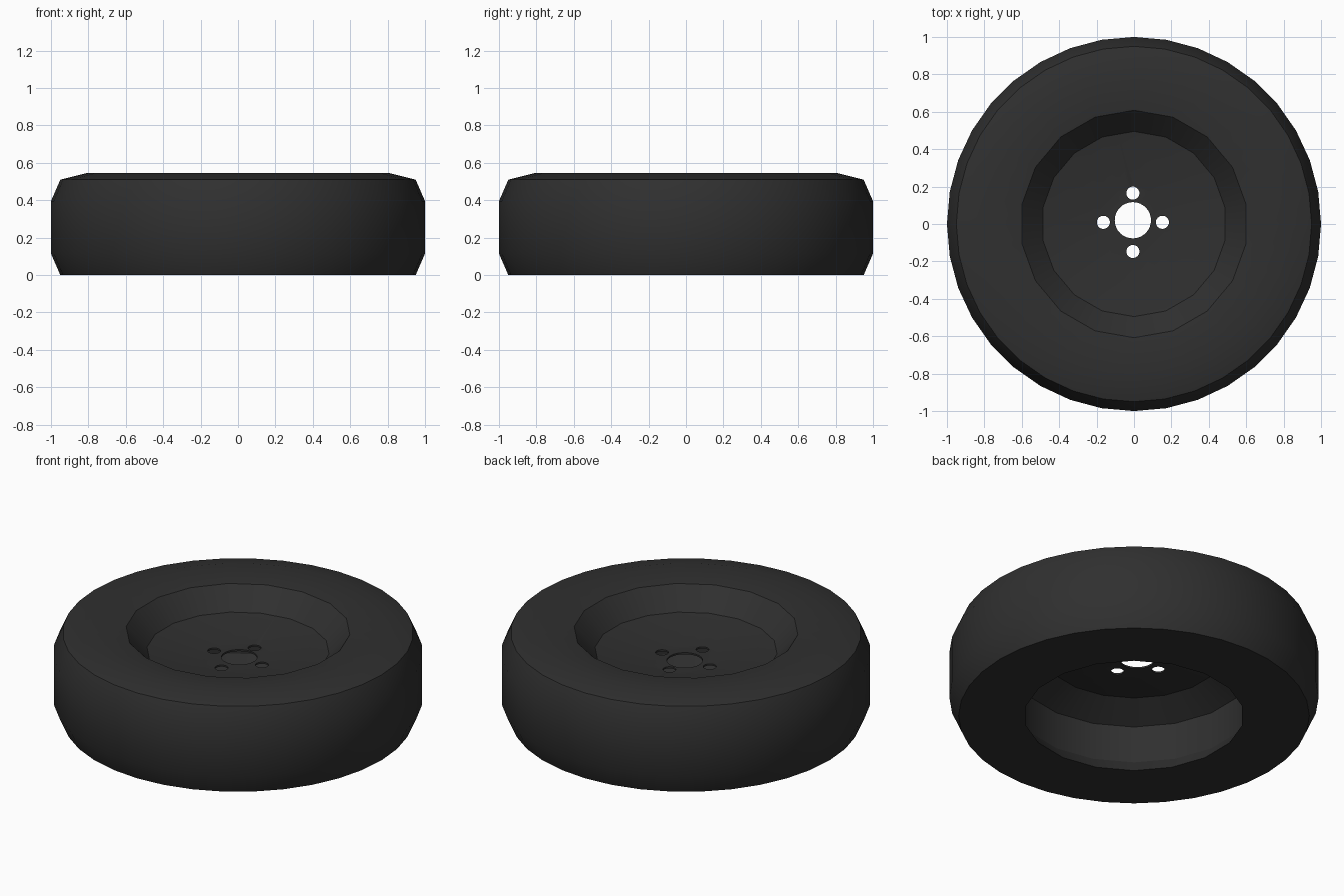
import bpy, bmesh, math

if "Cube" in bpy.data.objects:
    bpy.data.objects.remove(bpy.data.objects["Cube"])

N = 36  # outer sides; the rim rings have half as many

rubber = bpy.data.materials.new("charcoal_rubber")
rubber.diffuse_color = (0.029, 0.029, 0.029, 1)
rubber.use_nodes = True
rubber.node_tree.nodes["Principled BSDF"].inputs["Base Color"].default_value = rubber.diffuse_color


def ring(bm, r, z, coarse):
    """36 points on a circle, or on an 18-sided polygon when coarse."""
    pts = []
    for i in range(N):
        a = math.radians(90 + 360 * i / N)
        k = math.cos(math.pi / 18) if coarse and i % 2 else 1
        pts.append(bm.verts.new((r * k * math.cos(a), r * k * math.sin(a), z)))
    return pts


# Wheel cross-section: radius, height, coarse rim ring or not
profile = [
    (0.20, 0.343, True), (0.49, 0.393, True),                          # underside of dish
    (0.65, 0.304, True), (0.65, 0.083, True), (0.595, 0.0, True),      # inner cavity
    (0.95, 0.0, False), (1.0, 0.115, False), (1.0, 0.395, False),      # outer tread
    (0.95, 0.51, False), (0.81, 0.545, False),                         # shoulder
    (0.608, 0.52, True), (0.495, 0.401, True), (0.20, 0.353, True),    # rim and dish
]
bm = bmesh.new()
rings = [ring(bm, *p) for p in profile]
for a, b in zip(rings, rings[1:]):
    for i in range(N):
        j = (i + 1) % N
        bm.faces.new((a[i], a[j], b[j], b[i]))
bm.faces.new(rings[0])
bm.faces.new(rings[-1])
bmesh.ops.recalc_face_normals(bm, faces=bm.faces)
mesh = bpy.data.meshes.new("wheel")
bm.to_mesh(mesh)
bm.free()
mesh.materials.append(rubber)
wheel = bpy.data.objects.new("wheel", mesh)
bpy.context.collection.objects.link(wheel)

# Cutter for the axle hole and four bolt holes
bm = bmesh.new()
holes = [(-0.006, 0.02, 0.097)]
for k in range(4):
    a = k * math.pi / 2
    holes.append((-0.006 + 0.158 * math.cos(a), 0.009 + 0.156 * math.sin(a), 0.035))
for x, y, r in holes:
    made = bmesh.ops.create_cone(bm, cap_ends=True, segments=32,
                                 radius1=r, radius2=r, depth=0.2)
    bmesh.ops.translate(bm, verts=made["verts"], vec=(x, y, 0.35))
cut_mesh = bpy.data.meshes.new("hole_cutter")
bm.to_mesh(cut_mesh)
bm.free()
cutter = bpy.data.objects.new("hole_cutter", cut_mesh)
cutter.hide_render = True
bpy.context.collection.objects.link(cutter)

bpy.context.view_layer.objects.active = wheel
wheel.select_set(True)
mod = wheel.modifiers.new("holes", "BOOLEAN")
mod.operation = "DIFFERENCE"
mod.solver = "EXACT"
mod.object = cutter
bpy.ops.object.modifier_apply(modifier=mod.name)
bpy.data.objects.remove(cutter)
bpy.ops.object.shade_smooth_by_angle(angle=math.radians(30))
